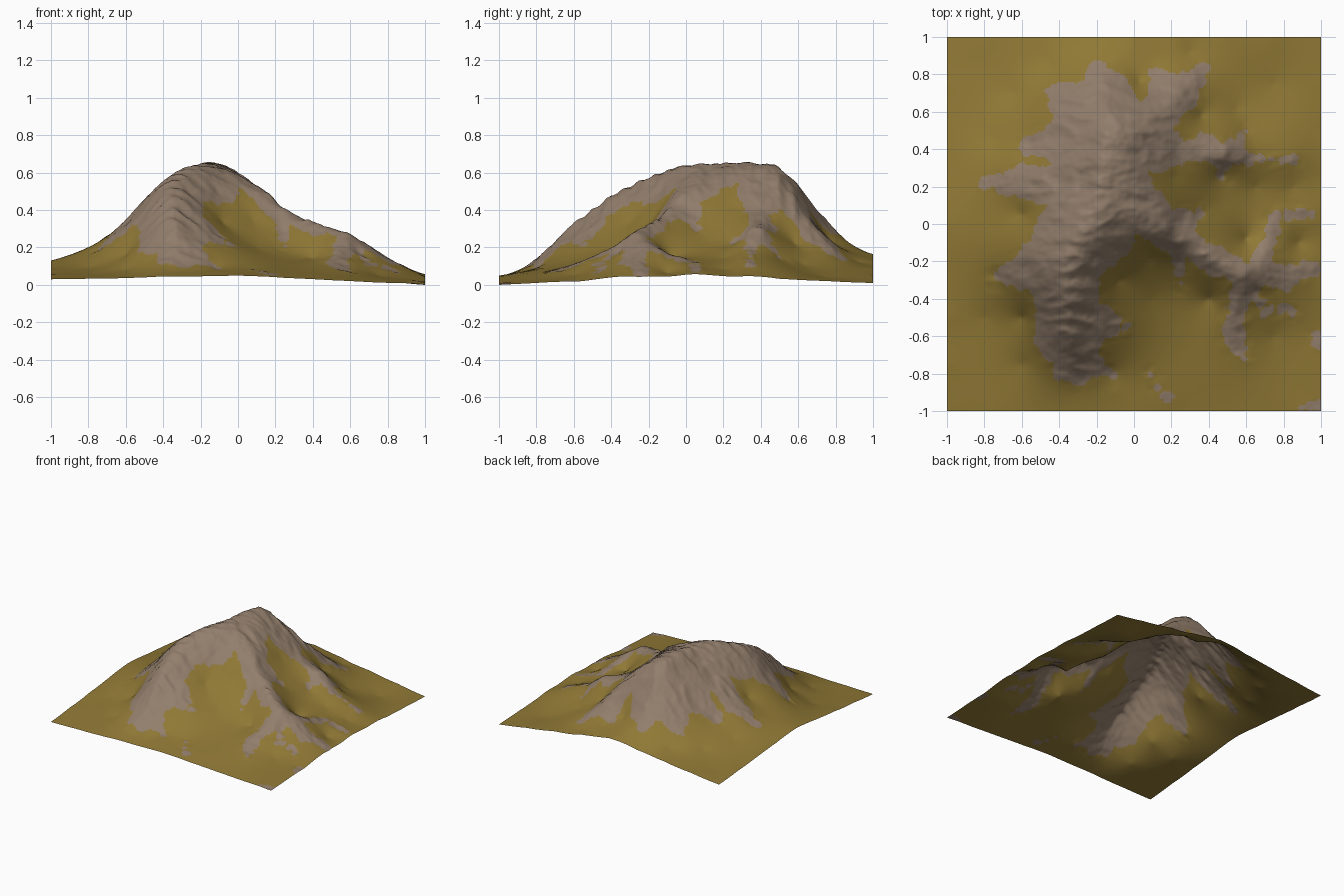
import bpy
import math
from mathutils import Vector, noise

cube = bpy.data.objects.get("Cube")
if cube:
    bpy.data.objects.remove(cube, do_unlink=True)

GRID = 190          # cells along each side
STEP = 0.06         # spacing of height samples along a ridge

# Ridge crests: x, y, height, half width of bare rock (hundredths)
main_ridge = [(-18, 84, 25, 4), (-15, 70, 40, 13), (-14, 60, 53, 17), (-15, 48, 64, 24),
              (-18, 30, 65, 25), (-18, 15, 65, 25), (-23, 0, 64, 25), (-31, -10, 61, 23),
              (-38, -20, 57, 20), (-36, -40, 48, 18), (-34, -60, 33, 17),
              (-32, -76, 17, 11), (-30, -86, 9, 1)]
west_spur = [(-18, 20, 65, 20), (-40, 21, 48, 12), (-60, 23, 33, 8), (-78, 23, 20, 4)]
southwest_spur = [(-38, -20, 57, 18), (-50, -21, 45, 13), (-60, -25, 33, 9), (-74, -28, 19, 4)]
southeast_rib = [(-35, -48, 42, 12), (-18, -52, 30, 9), (-5, -55, 22, 3)]
south_toe = [(-33, -68, 25, 10), (-20, -75, 15, 6), (-12, -80, 9, 2)]
northwest_rib = [(-15, 45, 64, 18), (-35, 44, 45, 14), (-55, 42, 27, 6)]
north_rib = [(-14, 55, 58, 18), (-30, 63, 40, 13), (-42, 70, 25, 6)]
northeast_spur = [(-15, 48, 64, 15), (-6, 47, 62, 12), (2, 50, 57, 10), (12, 58, 45, 11),
                  (24, 70, 29, 11), (36, 82, 15, 3)]
northeast_rib = [(12, 58, 45, 8), (15, 70, 31, 8), (12, 80, 21, 4)]
east_spur = [(-17, 40, 65, 16), (-5, 40, 63, 14), (8, 41, 53, 12), (25, 40, 39, 7),
             (36, 40, 34, 7), (49, 38, 32, 7), (62, 35, 20, 3), (85, 34, 11, 2)]
east_branch = [(47, 26, 22, 3), (49, 38, 32, 6), (60, 50, 14, 2)]
southeast_spur = [(-18, 22, 65, 18), (-5, 16, 61, 16), (2, 10, 58, 14), (10, 1, 53, 11),
                  (18, -4, 47, 10), (25, -9, 41, 8), (33, -13, 36, 8), (48, -22, 31, 7),
                  (60, -28, 27, 8), (78, -28, 15, 7), (96, -24, 7, 4)]
south_branch = [(60, -28, 27, 8), (54, -45, 17, 6), (54, -62, 10, 6), (59, -72, 7, 2)]
north_branch = [(66, -25, 24, 7), (72, -10, 17, 4), (76, 4, 12, 4), (96, 5, 7, 3)]
low_branch = [(64, -36, 18, 5), (72, -46, 11, 3), (85, -47, 7, 3)]
bowl_rib = [(24, -8, 42, 8), (24, -20, 29, 4), (25, -32, 20, 2)]
east_rib = [(18, -4, 47, 9), (27, 2, 38, 7), (35, 6, 30, 3)]
outcrop = [(8, -81, 8, 2), (17, -92, 6, 3)]
edge_outcrop = [(97, -58, 2, 2), (99, -64, 2, 3)]
corner_outcrop = [(90, -99, 1, 1), (99, -98, 0, 3)]
ridges = [main_ridge, west_spur, southwest_spur, southeast_rib, south_toe, northwest_rib,
          north_rib, northeast_spur, northeast_rib, east_spur, east_branch, southeast_spur,
          south_branch, north_branch, low_branch, bowl_rib, east_rib, outcrop,
          edge_outcrop, corner_outcrop]

# Valley floors and lower slopes: x, y, height
valleys = [(8, -18, 35), (10, -40, 20), (8, -62, 14), (-8, -30, 33), (25, -65, 10),
           (40, -40, 14), (35, -85, 6), (80, -75, 3), (75, -60, 5), (88, -10, 6),
           (22, 25, 41), (45, 12, 23), (65, 20, 14), (85, 20, 8), (36, 58, 22),
           (55, 62, 11), (75, 75, 4), (60, -8, 14), (3, 76, 24), (-60, 5, 30),
           (-80, 5, 20), (-80, -50, 9), (-60, -50, 16), (-60, -75, 8), (-10, -90, 7),
           (-75, 45, 15), (-65, 70, 12), (-45, 85, 14), (30, 92, 12), (-85, 85, 7)]
# Border heights at corners and edge middles
border = [(-100, -100, 3), (0, -100, 5), (100, -100, 0), (100, 0, 5.5), (100, 100, 1),
          (0, 100, 16.5), (-100, 100, 5), (-100, 0, 13), (-100, -100, 3)]


def resample(path, step):
    """Points spaced evenly along a path, scaled to units."""
    points = []
    for a, b in zip(path, path[1:]):
        a, b = Vector(a) / 100, Vector(b) / 100
        count = max(1, round((b.xy - a.xy).length / step))
        points += [a.lerp(b, i / count) for i in range(count + 1)]
    return points


def solve(matrix, values):
    """Gaussian elimination with row swaps."""
    rows = [row + [v] for row, v in zip(matrix, values)]
    n = len(rows)
    for c in range(n):
        p = max(range(c, n), key=lambda r: abs(rows[r][c]))
        rows[c], rows[p] = rows[p], rows[c]
        top = rows[c]
        for r in range(c + 1, n):
            f = rows[r][c] / top[c]
            if f:
                rows[r][c:] = [u - f * t for u, t in zip(rows[r][c:], top[c:])]
    out = [0.0] * n
    for r in reversed(range(n)):
        rest = sum(rows[r][k] * out[k] for k in range(r + 1, n))
        out[r] = (rows[r][n] - rest) / rows[r][r]
    return out


# Gather height samples, skipping near duplicates where ridges meet
crest = [p for path in ridges for p in resample(path, STEP)]
samples = []
for p in resample(border, 0.25) + crest + [Vector(v) / 100 for v in valleys]:
    if all(math.hypot(p[0] - q[0], p[1] - q[1]) > 0.04 for q in samples):
        samples.append((p[0], p[1], p[2]))
weights = solve([[math.hypot(a[0] - b[0], a[1] - b[1]) for b in samples] for a in samples],
                [s[2] for s in samples])
field = [(s[0], s[1], w) for s, w in zip(samples, weights)]
rock_discs = [(p[0], p[1], p[3]) for p in crest]


def rockiness(x, y):
    """Positive inside the bare rock around the crests."""
    return max(r - math.hypot(x - cx, y - cy) for cx, cy, r in rock_discs)


def height(x, y):
    """Smooth slopes with gullies running down the rocky flanks."""
    z = sum(w * math.hypot(x - sx, y - sy) for sx, sy, w in field)
    rough = min(max(rockiness(x, y) + 0.05, 0), 0.12) / 0.12
    fade = min(1, 8 * (1 - max(abs(x), abs(y))))
    gully = abs(noise.noise(Vector((x * 6, y * 12, 0)))) - 0.2
    grain = noise.fractal(Vector((x * 16, y * 20, 3)), 0.8, 2, 3)
    return max(0, z - fade * rough * (0.022 * gully + 0.006 * grain))


# Terrain sheet
coords = [2 * i / GRID - 1 for i in range(GRID + 1)]
verts = [(x, y, height(x, y)) for y in coords for x in coords]
row = GRID + 1
faces = [(j * row + i, j * row + i + 1, (j + 1) * row + i + 1, (j + 1) * row + i)
         for j in range(GRID) for i in range(GRID)]
mesh = bpy.data.meshes.new("mountain_terrain")
mesh.from_pydata(verts, [], faces)


def add_material(name, colour):
    mat = bpy.data.materials.new(name)
    mat.use_nodes = True
    mat.diffuse_color = colour
    mat.node_tree.nodes["Principled BSDF"].inputs["Base Color"].default_value = colour
    mesh.materials.append(mat)


add_material("dry_grass", (0.28, 0.19, 0.036, 1))
add_material("bare_rock", (0.29, 0.21, 0.15, 1))

# Rock along the crests with a ragged lower edge
for face in mesh.polygons:
    x, y, z = face.center
    ragged = noise.fractal(Vector((x * 9, y * 9, 7)), 0.8, 2, 3)
    face.material_index = int(rockiness(x, y) + 0.03 * ragged > 0)
    face.use_smooth = True

terrain = bpy.data.objects.new("mountain_terrain", mesh)
bpy.context.collection.objects.link(terrain)
